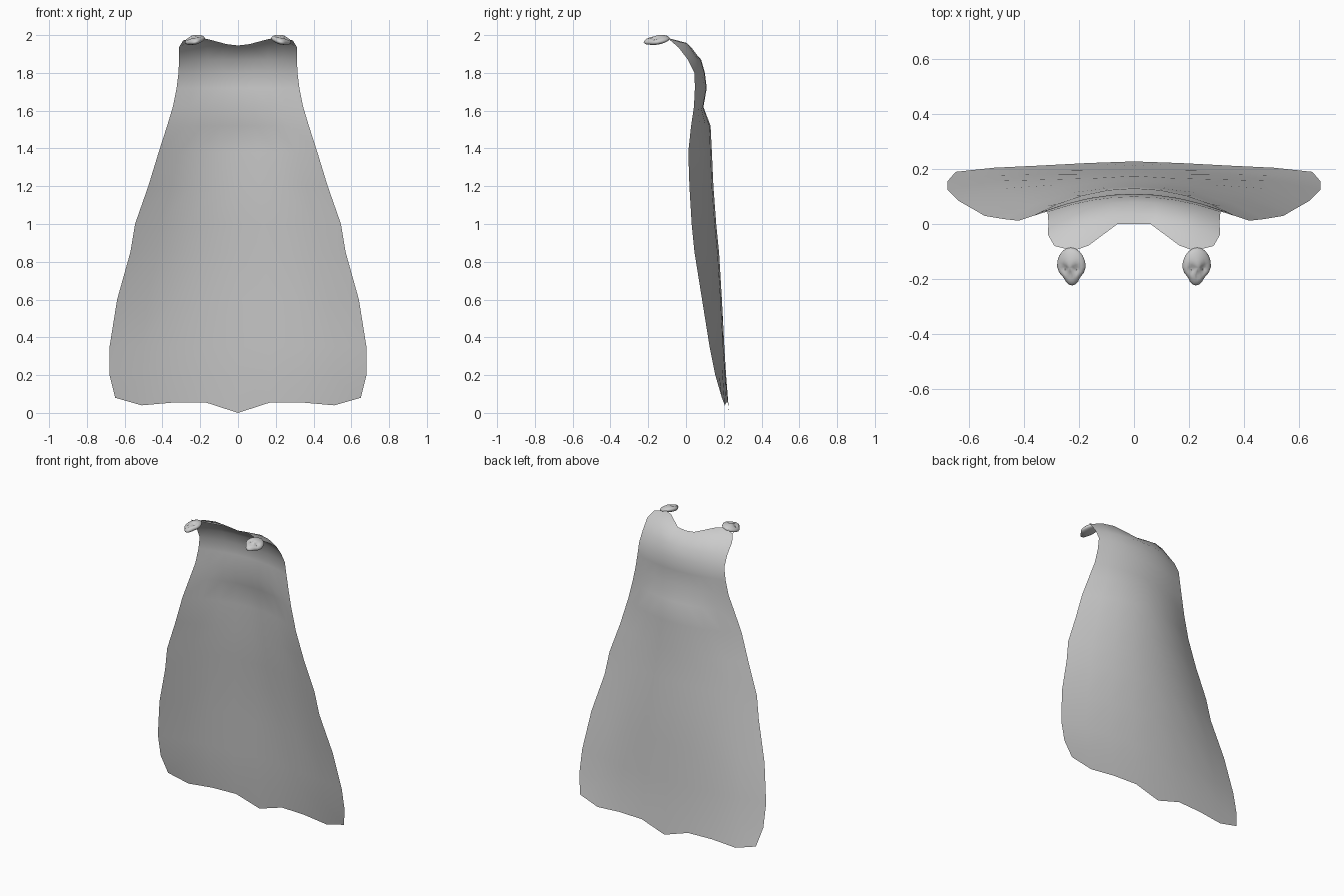
import bpy, bmesh, math
from mathutils import Matrix, Vector

if "Cube" in bpy.data.objects:
    bpy.data.objects.remove(bpy.data.objects["Cube"])

grey = bpy.data.materials.new("cloth grey")
grey.diffuse_color = (0.6, 0.6, 0.6, 1)
grey.use_nodes = True
grey.node_tree.nodes["Principled BSDF"].inputs["Base Color"].default_value = grey.diffuse_color


def finish(name, bm, angle):
    """Turn half of the model into a mirrored, smooth shaded object."""
    me = bpy.data.meshes.new(name)
    bm.to_mesh(me)
    bm.free()
    me.materials.append(grey)
    ob = bpy.data.objects.new(name, me)
    bpy.context.collection.objects.link(ob)
    mod = ob.modifiers.new("mirror", 'MIRROR')
    mod.use_clip = True
    mod.merge_threshold = 0.0005
    bpy.ops.object.select_all(action='DESELECT')
    ob.select_set(True)
    bpy.context.view_layer.objects.active = ob
    bpy.ops.object.shade_smooth_by_angle(angle=math.radians(angle))
    return ob


# Cape: collar and shoulder rows run from the centre to the side edge
collar = [(0, 0, 1.945), (.06, 0, 1.952), (.165, -.078, 1.98),
          (.22, -.098, 1.985), (.29, -.08, 1.972)]
shoulder = [(0, .035, 1.92), (.08, .03, 1.932), (.165, .005, 1.958),
            (.24, -.02, 1.96), (.313, -.04, 1.935)]
hem = [(0, .228, 0), (.17, .222, .055), (.34, .213, .055),
       (.51, .205, .04), (.65, .19, .08)]

# Body rows: height, half width, y at centre, y at edge, curve power
body = [
    (1.87, .312, .08, .01, 2.2),
    (1.80, .315, .10, .045, 2),
    (1.72, .325, .11, .047, 2),
    (1.62, .345, .092, .042, 2),
    (1.52, .375, .13, .027, 2),
    (1.38, .42, .137, .012, 2),
    (1.20, .475, .145, .018, 2),
    (1.00, .545, .16, .03, 2),
    (.85, .57, .175, .045, 2),
    (.60, .64, .19, .085, 1.9),
    (.35, .68, .203, .125, 1.8),
    (.20, .68, .212, .155, 1.7),
]
rows = [collar, shoulder]
for z, w, yc, ye, p in body:
    rows.append([(w * t, yc + (ye - yc) * t ** p, z)
                 for t in (0, .25, .5, .75, 1)])
rows.append(hem)

bm = bmesh.new()
grid = [[bm.verts.new(co) for co in row] for row in rows]
for a, b in zip(grid, grid[1:]):
    for i in range(4):
        bm.faces.new((a[i], a[i + 1], b[i + 1], b[i]))
finish("cape", bm, 80)

# Shoulder clasps: flattened ovals with a carved face
bm = bmesh.new()
bmesh.ops.create_uvsphere(bm, u_segments=20, v_segments=14, radius=1)


def dent(v, cx, cy, r):
    return math.exp(-((v.x - cx) ** 2 + (v.y - cy) ** 2) / r ** 2)


for vert in bm.verts:
    v = vert.co
    if v.z > 0:
        # eye hollows, nose hollow and raised brow
        v.z -= .55 * (dent(v, .42, -.1, .22) + dent(v, -.42, -.1, .22))
        v.z -= .35 * dent(v, 0, -.42, .16)
        v.z += .15 * dent(v, 0, .25, .4)
    else:
        v.z *= .8
    # narrower jaw with a squarer chin
    if v.y < -.2:
        v.x *= 1 - .3 * min(1, (-.2 - v.y) / .35)
tilt = (Matrix.Translation(Vector((.228, -.155, 1.972)))
        @ Matrix.Rotation(.25, 4, 'Y') @ Matrix.Rotation(.16, 4, 'X')
        @ Matrix.Diagonal((.054, .07, .024, 1)))
bmesh.ops.transform(bm, matrix=tilt, verts=bm.verts)
finish("shoulder_clasps", bm, 40)
